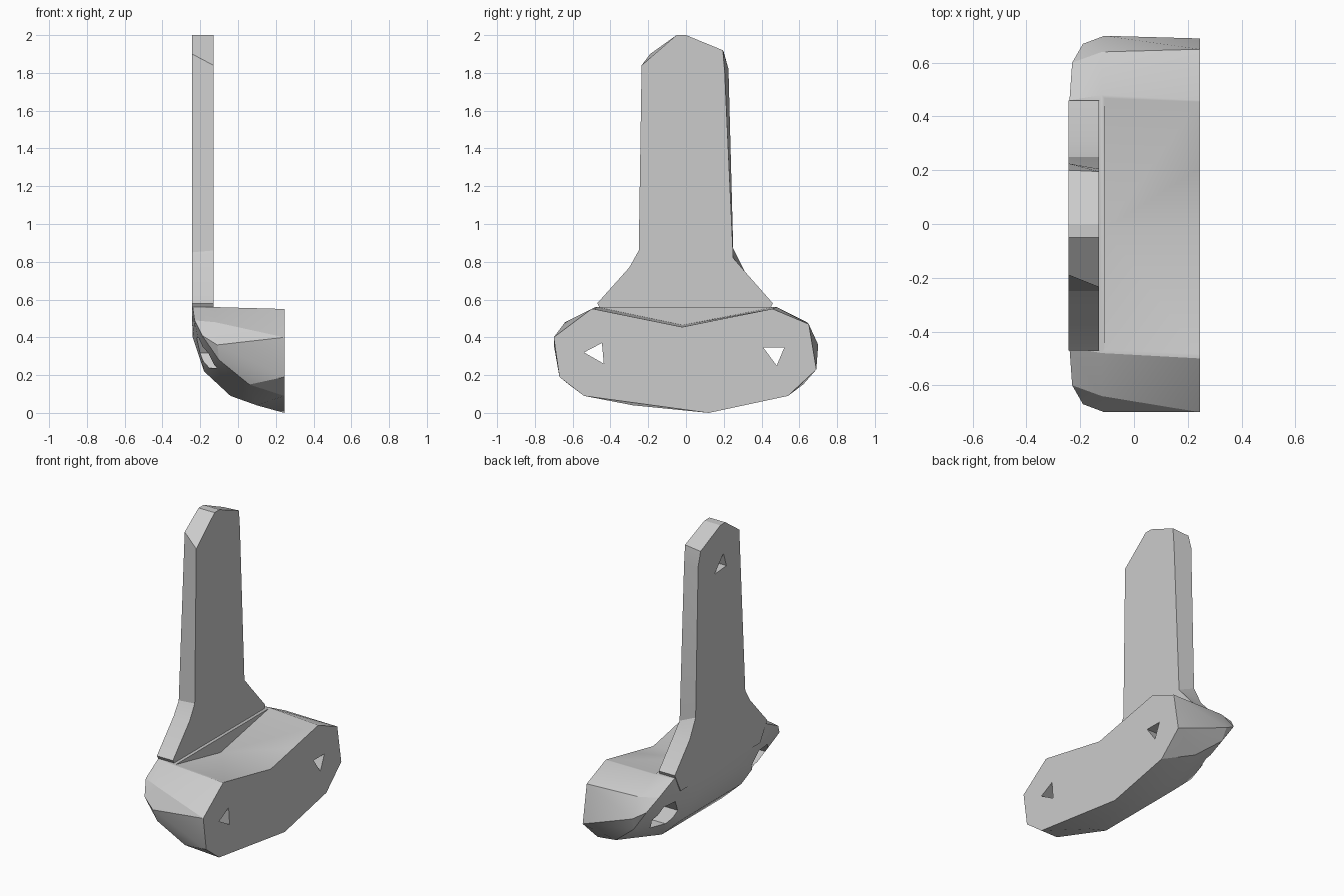
import bpy, bmesh

cube = bpy.data.objects.get("Cube")
if cube:
    bpy.data.objects.remove(cube, do_unlink=True)

grey = bpy.data.materials.new("plain grey")
grey.use_nodes = True
colour = (0.6, 0.6, 0.6, 1)
grey.diffuse_color = colour
grey.node_tree.nodes["Principled BSDF"].inputs["Base Color"].default_value = colour


def finish(name, bm):
    bmesh.ops.recalc_face_normals(bm, faces=bm.faces)
    mesh = bpy.data.meshes.new(name)
    bm.to_mesh(mesh)
    bm.free()
    mesh.materials.append(grey)
    obj = bpy.data.objects.new(name, mesh)
    bpy.context.collection.objects.link(obj)
    return obj


def loft(name, x0, ring0, x1, ring1=None):
    """Closed solid between two (y, z) outlines."""
    bm = bmesh.new()
    a = [bm.verts.new((x0, y, z)) for y, z in ring0]
    b = [bm.verts.new((x1, y, z)) for y, z in (ring1 or ring0)]
    bm.faces.new(a)
    bm.faces.new(b)
    for i in range(len(a)):
        j = (i + 1) % len(a)
        bm.faces.new((a[i], a[j], b[j], b[i]))
    return finish(name, bm)


def combine(target, other, operation):
    mod = target.modifiers.new("combine", 'BOOLEAN')
    mod.operation = operation
    mod.solver = 'EXACT'
    mod.object = other
    bpy.context.view_layer.objects.active = target
    bpy.ops.object.modifier_apply(modifier=mod.name)
    bpy.data.objects.remove(other, do_unlink=True)


# Foot block: flat face at +x, faceted curved underside toward -x
face = [(-0.5, 0.55), (0.46, 0.55), (0.65, 0.47), (0.69, 0.23), (0.54, 0.09),
        (0.12, 0), (-0.54, 0.09), (-0.67, 0.19), (-0.7, 0.4)]
points = [(0.245, y, z) for y, z in face]
for s in (-1, 1):
    points += [(x, s * y, z) for x, y, z in (
        (0.06, 0.62, 0.15), (-0.1, 0.67, 0.28), (-0.11, 0.7, 0.36),
        (-0.19, 0.67, 0.41), (-0.23, 0.6, 0.49), (-0.12, 0.64, 0.48),
        (-0.24, 0.46, 0.56), (-0.12, 0.48, 0.56), (-0.24, 0.2, 0.4),
        (-0.18, 0.3, 0.22), (-0.04, 0.3, 0.09), (0.1, 0.28, 0.04))]
bm = bmesh.new()
for p in points:
    bm.verts.new(p)
hull = bmesh.ops.convex_hull(bm, input=bm.verts)
loose = [v for v in bm.verts if not v.link_faces]
bmesh.ops.delete(bm, geom=loose, context='VERTS')
bracket = finish("bracket", bm)

# Shallow valley across the top of the foot
combine(bracket, loft("valley_cutter",
                      -0.11, [(-0.48, 0.562), (-0.02, 0.465), (0.48, 0.562), (0.48, 0.8), (-0.48, 0.8)],
                      0.3, [(-0.5, 0.55), (-0.02, 0.453), (0.46, 0.55), (0.46, 0.8), (-0.5, 0.8)]),
        'DIFFERENCE')

# Upright plate with flared root and bevelled crown
root = [(0.31, 0.75), (0.46, 0.58), (0.4, 0.46), (-0.4, 0.46), (-0.47, 0.58), (-0.3, 0.77)]
front = [(-0.25, 0.86), (-0.235, 1.84), (-0.05, 2), (0, 2), (0.195, 1.92), (0.205, 1.8), (0.25, 0.82)]
back = [(-0.25, 0.85), (-0.19, 1.9), (-0.05, 2), (0, 2), (0.2, 1.91), (0.225, 1.82), (0.25, 0.87)]
combine(bracket, loft("plate", -0.13, front + root, -0.243, back + root), 'UNION')

# Triangular screw holes with wider recesses behind
holes = ([(-0.54, 0.32), (-0.445, 0.37), (-0.435, 0.26)],
         [(0.41, 0.345), (0.52, 0.345), (0.48, 0.25)])
for tri in holes:
    cy = sum(y for y, z in tri) / 3
    cz = sum(z for y, z in tri) / 3
    combine(bracket, loft("hole_cutter", -0.4, tri, 0.4), 'DIFFERENCE')
    wide = [(cy + dy, cz + dz) for dy, dz in
            ((-0.1, 0), (-0.05, 0.08), (0.05, 0.08), (0.1, 0), (0.05, -0.08), (-0.05, -0.08))]
    combine(bracket, loft("recess_cutter", -0.4, wide, -0.06), 'DIFFERENCE')

# Blind hole near the top of the rear face
combine(bracket, loft("blind_cutter", -0.3, [(0.06, 1.71), (-0.06, 1.72), (-0.03, 1.81)], -0.18),
        'DIFFERENCE')

for obj in bpy.context.selected_objects:
    obj.select_set(False)
bracket.select_set(True)
bpy.context.view_layer.objects.active = bracket
bpy.ops.object.shade_smooth_by_angle(angle=0.4)
